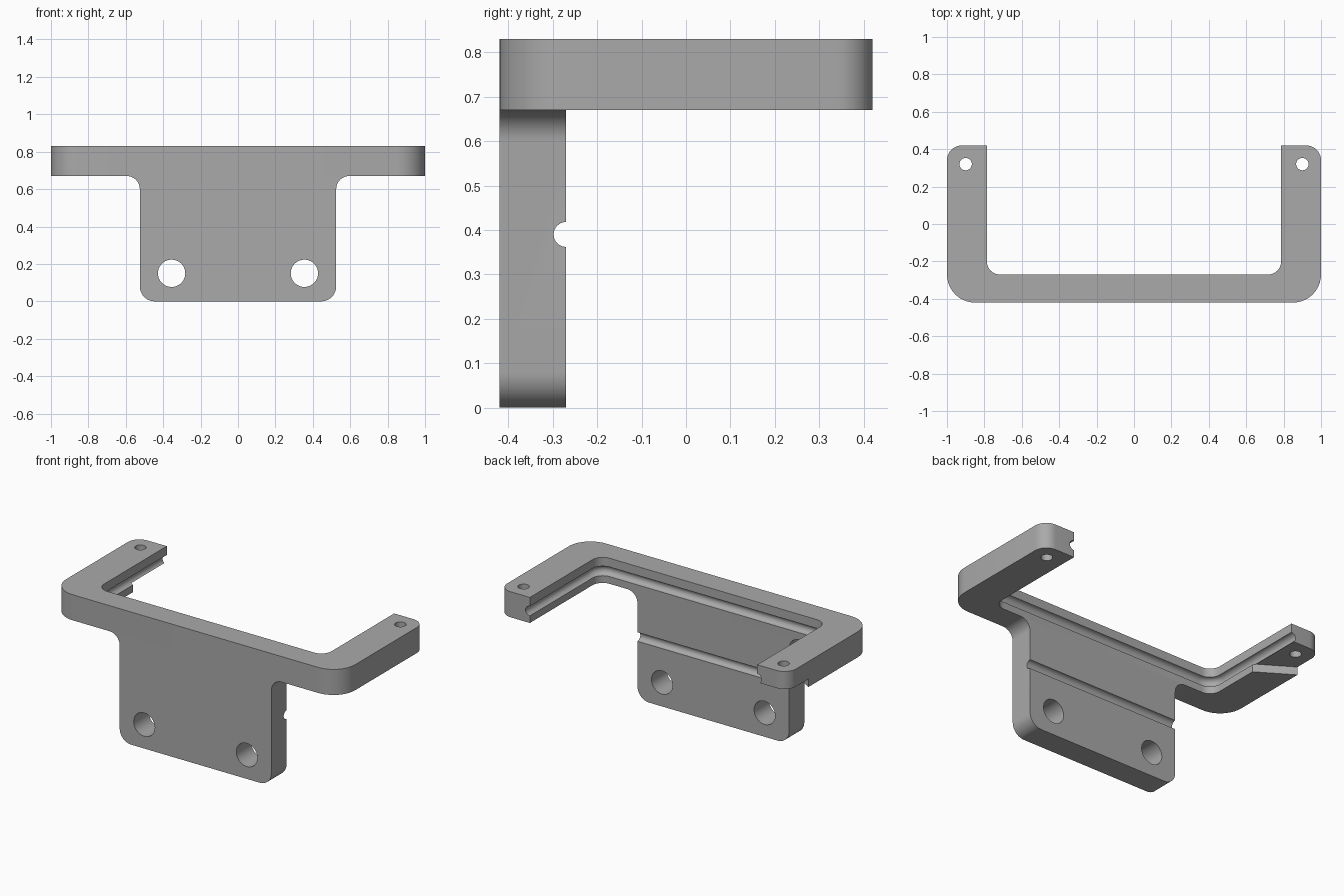
import bpy, bmesh, math
from mathutils import Vector, Matrix

cube = bpy.data.objects.get("Cube")
if cube:
    bpy.data.objects.remove(cube, do_unlink=True)

grey = bpy.data.materials.new("plain grey")
grey.use_nodes = True
GREY = (0.4, 0.4, 0.4, 1)
grey.diffuse_color = GREY
grey.node_tree.nodes["Principled BSDF"].inputs["Base Color"].default_value = GREY

BASE, TOP = 0.67, 0.83          # frame height range
FRONT, INNER, BACK = -0.42, -0.27, 0.42
ARM = 0.787                     # inner side of the arms


def rounded(corners, steps=10):
    """Closed outline from (x, y, radius) corners."""
    out = []
    for i, (x, y, r) in enumerate(corners):
        p = Vector((x, y))
        if r == 0:
            out.append(p)
            continue
        a = (Vector(corners[i - 1][:2]) - p).normalized()
        b = (Vector(corners[(i + 1) % len(corners)][:2]) - p).normalized()
        for k in range(steps + 1):
            t = k / steps * math.pi / 2
            out.append(p + a * r * (1 - math.sin(t)) + b * r * (1 - math.cos(t)))
    return out


def mirrored(half):
    """Complete a right-half corner list across x = 0."""
    return half + [(-x, y, r) for x, y, r in reversed(half)]


def prism(name, outline, low, high, upright=False):
    """Extrude an outline along z, or along y when upright."""
    bm = bmesh.new()
    place = (lambda p, h: (p.x, h, p.y)) if upright else (lambda p, h: (p.x, p.y, h))
    face = bm.faces.new([bm.verts.new(place(p, low)) for p in outline])
    ext = bmesh.ops.extrude_face_region(bm, geom=[face])
    shift = Vector((0, high - low, 0) if upright else (0, 0, high - low))
    bmesh.ops.translate(bm, vec=shift,
                        verts=[v for v in ext["geom"] if isinstance(v, bmesh.types.BMVert)])
    bmesh.ops.recalc_face_normals(bm, faces=bm.faces)
    return make(name, bm)


def make(name, bm):
    mesh = bpy.data.meshes.new(name)
    bm.to_mesh(mesh)
    bm.free()
    mesh.materials.append(grey)
    obj = bpy.data.objects.new(name, mesh)
    bpy.context.collection.objects.link(obj)
    return obj


def rod(radius, length, centre, axis):
    bm = bmesh.new()
    turn = Matrix.Rotation(math.pi / 2, 4, axis) if axis != "Z" else Matrix()
    bmesh.ops.create_cone(bm, cap_ends=True, segments=40, radius1=radius, radius2=radius,
                          depth=length, matrix=Matrix.Translation(centre) @ turn)
    return make("cutter", bm)


def sweep(path, radius, z, sides=20):
    """Round bar following an open path at height z."""
    bm = bmesh.new()
    rings = []
    for i, p in enumerate(path):
        before = (p - path[i - 1]).normalized() if i else (path[1] - p).normalized()
        after = (path[i + 1] - p).normalized() if i < len(path) - 1 else before
        d = (before + after).normalized()
        side = Vector((d.y, -d.x)) / d.dot(before)
        ring = []
        for k in range(sides):
            a = k / sides * math.tau
            q = p + side * radius * math.cos(a)
            ring.append(bm.verts.new((q.x, q.y, z + radius * math.sin(a))))
        rings.append(ring)
    for r, s in zip(rings, rings[1:]):
        for k in range(sides):
            n = (k + 1) % sides
            bm.faces.new((r[k], r[n], s[n], s[k]))
    bm.faces.new(rings[0])
    bm.faces.new(rings[-1])
    bmesh.ops.recalc_face_normals(bm, faces=bm.faces)
    return make("cutter", bm)


def finish(obj, cutters):
    """Apply the cuts, then shade curved walls smooth."""
    bpy.ops.object.select_all(action="DESELECT")
    bpy.context.view_layer.objects.active = obj
    obj.select_set(True)
    for c in cutters:
        mod = obj.modifiers.new("cut", "BOOLEAN")
        mod.operation, mod.solver, mod.object = "DIFFERENCE", "EXACT", c
        bpy.ops.object.modifier_apply(modifier=mod.name)
        bpy.data.objects.remove(c, do_unlink=True)
    bpy.ops.object.shade_smooth_by_angle(angle=math.radians(30))


# U-shaped frame
frame = prism("frame", rounded(mirrored([
    (1, FRONT, 0.15), (1, BACK, 0.08), (ARM, BACK, 0), (ARM, INNER, 0.07)])), BASE, TOP)

# Groove around the inside of the frame
inside = rounded([(ARM, 0.6, 0), (ARM, INNER, 0.07), (-ARM, INNER, 0.07), (-ARM, 0.6, 0)])
groove = sweep(inside, 0.03, 0.745)

# Relief under the end of the right arm
relief = prism("cutter", [Vector(p) for p in
               ((-0.7, 0.03), (-0.7, 0.6), (-1.1, 0.6), (-1.1, 0.28))], 0.6, 0.72)
screw_holes = [rod(0.033, 0.5, (s * 0.9, 0.32, 0.75), "Z") for s in (-1, 1)]
finish(frame, [groove, relief] + screw_holes)

# Mounting plate: rounded foot, flared into the frame
half = [p for p in rounded([(0, 0, 0), (0.525, 0, 0.08), (0.525, BASE, 0), (0, BASE, 0)]) if 0 < p.x
        and p.y < BASE - 0.1]
half += [Vector((0.595 - 0.07 * math.cos(t), 0.6 + 0.07 * math.sin(t)))
         for t in (k / 10 * math.pi / 2 for k in range(11))]
plate = prism("mounting_plate", half + [Vector((-p.x, p.y)) for p in reversed(half)],
              FRONT, INNER, upright=True)
bolt_holes = [rod(0.073, 0.5, (s * 0.355, -0.35, 0.15), "X") for s in (-1, 1)]
back_groove = rod(0.028, 1.4, (0, INNER, 0.39), "Y")
finish(plate, bolt_holes + [back_groove])
